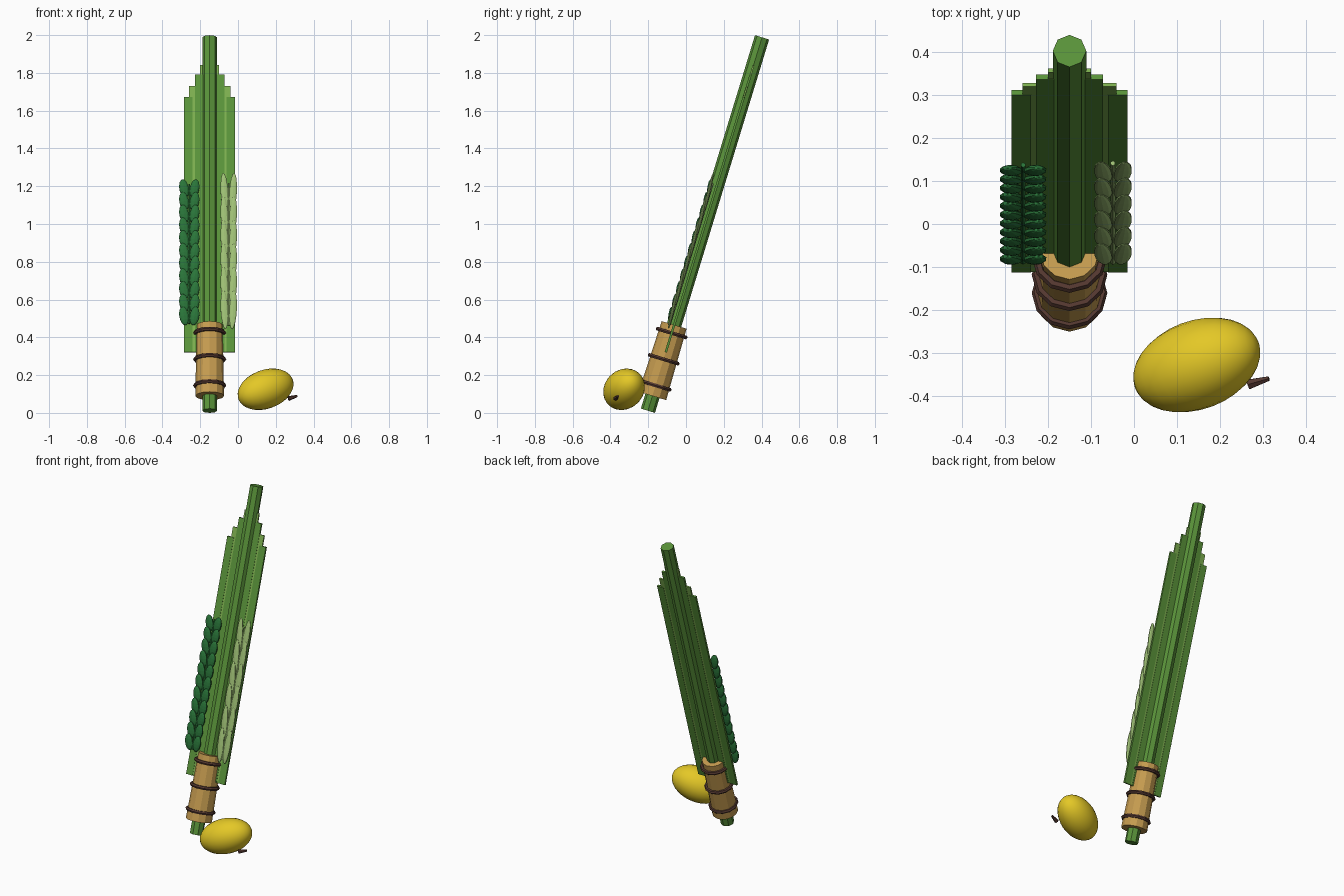
import bpy, bmesh, math
from mathutils import Matrix, Vector

if "Cube" in bpy.data.objects:
    bpy.data.objects.remove(bpy.data.objects["Cube"])

T, R = Matrix.Translation, Matrix.Rotation


def material(name, rgb):
    lin = [((c / 255 + 0.055) / 1.055) ** 2.4 for c in rgb]
    m = bpy.data.materials.new(name)
    m.diffuse_color = (*lin, 1)
    m.use_nodes = True
    m.node_tree.nodes["Principled BSDF"].inputs["Base Color"].default_value = m.diffuse_color
    return m


GREEN = material("palm green", (90, 148, 58))
LIGHT = material("light palm green", (126, 176, 80))
DARK = material("dark leaf green", (42, 118, 58))
PALE = material("pale willow green", (160, 194, 118))
TAN = material("woven tan", (198, 156, 80))
BROWN = material("dark brown", (84, 56, 48))
YELLOW = material("citrus yellow", (228, 200, 38))

# Leaning frame of the whole bundle: local z runs along the spine
LEAN = T((-0.15, -0.2017, 0.0114)) @ R(math.radians(-17), 4, 'X')


def finish(name, bm, mat, matrix=LEAN, smooth=False):
    me = bpy.data.meshes.new(name)
    bm.normal_update()
    for f in bm.faces:
        f.smooth = smooth
    bm.to_mesh(me)
    bm.free()
    me.materials.append(mat)
    ob = bpy.data.objects.new(name, me)
    ob.matrix_world = matrix
    bpy.context.collection.objects.link(ob)
    return ob


def cone(bm, r1, r2, z0, z1, sides, m=Matrix()):
    bmesh.ops.create_cone(bm, cap_ends=True, segments=sides, radius1=r1, radius2=r2,
                          depth=z1 - z0, matrix=m @ T((0, 0, (z0 + z1) / 2)))


def ellipsoid(bm, size, m, u=10, v=8):
    bmesh.ops.create_uvsphere(bm, u_segments=u, v_segments=v, radius=1,
                              matrix=m @ Matrix.Diagonal((*size, 1)))


# Palm spine
bm = bmesh.new()
cone(bm, 0.039, 0.039, 0, 2.067, 8)
finish("palm_spine", bm, GREEN)

# Flat palm blades, stepped in height, mirrored either side of the spine
blades = [("outer", 0.090, 0.135, 1.735, 0.012, GREEN),
          ("second", 0.050, 0.109, 1.797, 0.009, LIGHT),
          ("third", 0.000, 0.078, 1.860, 0.012, GREEN),
          ("inner", 0.000, 0.050, 1.912, 0.009, LIGHT)]
for label, x0, x1, top, thick, mat in blades:
    bm = bmesh.new()
    for side in (-1, 1):
        size = (x1 - x0, thick, top - 0.323, 1)
        bmesh.ops.create_cube(bm, size=1, matrix=T((side * (x0 + x1) / 2, 0, (top + 0.323) / 2))
                              @ Matrix.Diagonal(size))
    finish("palm_blades_" + label, bm, mat)

# Woven holder
bm = bmesh.new()
cone(bm, 0.076, 0.069, 0.082, 0.475, 12)
finish("holder", bm, TAN)

# Binding rings around the holder
for i, z in enumerate((0.14, 0.285, 0.43)):
    bm = bmesh.new()
    prev = first = None
    n, k = 12, 6
    rings = []
    for a in range(n):
        rot = R(2 * math.pi * a / n, 4, 'Z')
        rings.append([bm.verts.new(rot @ Vector((0.077 + 0.011 * math.cos(2 * math.pi * b / k), 0,
                                                 z + 0.011 * math.sin(2 * math.pi * b / k))))
                      for b in range(k)])
    for a in range(n):
        p, q = rings[a], rings[(a + 1) % n]
        for b in range(k):
            c = (b + 1) % k
            bm.faces.new((p[b], q[b], q[c], p[c]))
    finish(f"binding_ring_{i + 1}", bm, BROWN)


def branch(name, x, y, rows, z0, z1, size, spread, tilt, lean, stagger, mat):
    """Stem with a mirrored pair of oval leaves at every row."""
    bm = bmesh.new()
    cone(bm, 0.007, 0.006, z0 - size[2] * 0.8, z1 + size[2] * 0.5, 6, T((x, y, 0)))
    finish(name + "_stem", bm, mat)
    bm = bmesh.new()
    for r in range(rows):
        z = z0 + (z1 - z0) * r / (rows - 1)
        for side in (-1, 1):
            m = (T((x + side * spread, y - 0.006, z + stagger * side))
                 @ R(math.radians(side * tilt), 4, 'Y') @ R(math.radians(lean), 4, 'X'))
            ellipsoid(bm, size, m)
    finish(name + "_leaves", bm, mat)


# Dark branch on the left, pale long-leaved branch on the right
branch("myrtle", -0.108, -0.026, 11, 0.515, 1.22, (0.026, 0.012, 0.05),
       0.028, 10, 10, 0, DARK)
branch("willow", 0.101, -0.024, 6, 0.55, 1.20, (0.021, 0.009, 0.105),
       0.023, 3, 4, 0, PALE)

# Citrus fruit lying in front
axis = Vector((0.886, 0.333, 0.322))
lie = axis.to_track_quat('Z', 'Y').to_matrix().to_4x4()
bm = bmesh.new()
ellipsoid(bm, (0.103, 0.103, 0.158), Matrix(), 24, 16)
finish("citrus_fruit", bm, YELLOW, T((0.146, -0.328, 0.125)) @ lie, True)

# Fruit stem
bm = bmesh.new()
cone(bm, 0.013, 0.006, 0, 0.05, 6)
aim = Vector((0.042, 0.012, 0.012)).to_track_quat('Z', 'Y').to_matrix().to_4x4()
finish("fruit_stem", bm, BROWN, T((0.267, -0.373, 0.076)) @ aim)
